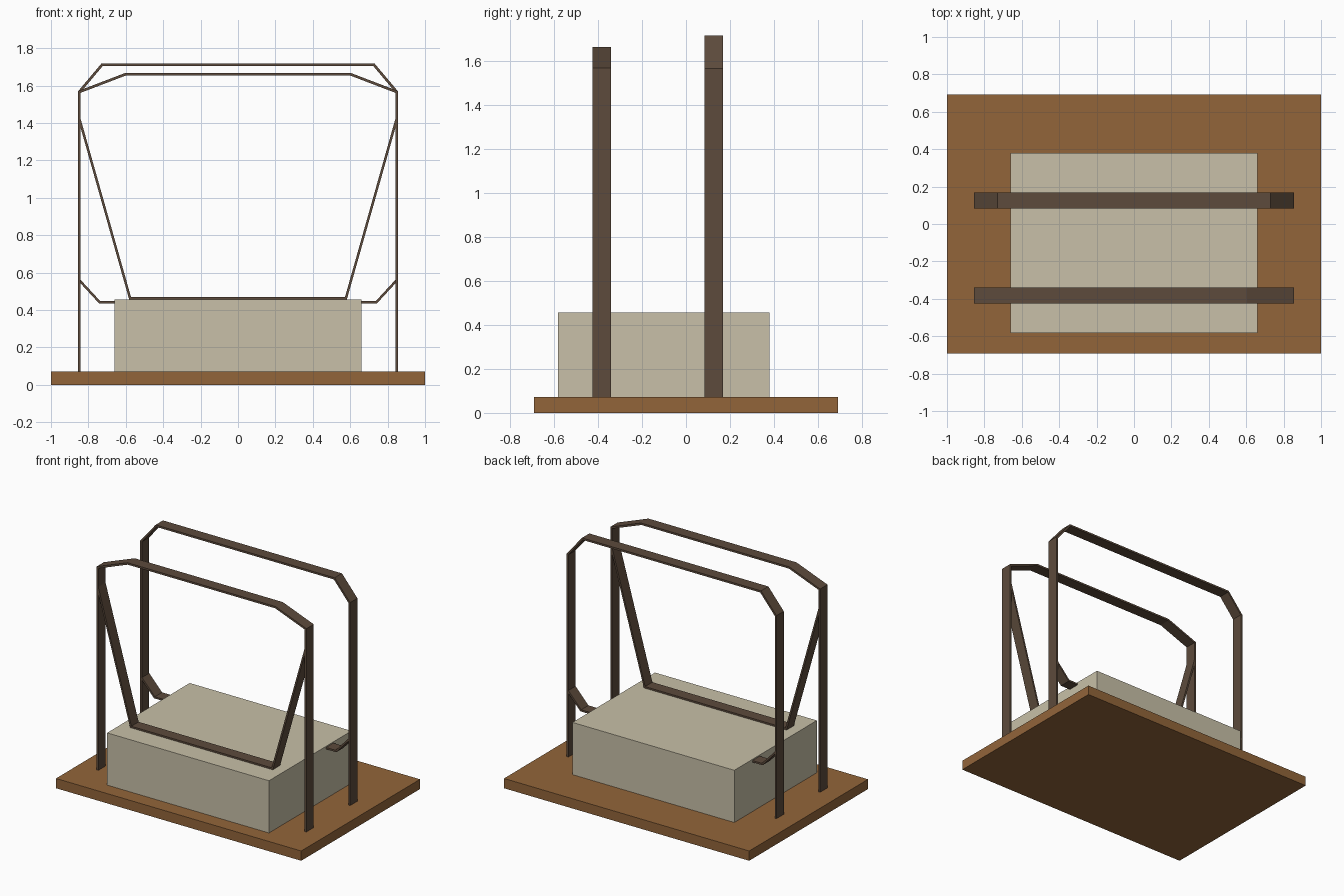
import bpy
import bmesh
from mathutils import Vector

cube = bpy.data.objects.get("Cube")
if cube:
    bpy.data.objects.remove(cube, do_unlink=True)


def material(name, rgb):
    mat = bpy.data.materials.new(name)
    mat.use_nodes = True
    mat.diffuse_color = (*rgb, 1)
    mat.node_tree.nodes["Principled BSDF"].inputs["Base Color"].default_value = (*rgb, 1)
    return mat


wood = material("warm_wood", (0.288, 0.130, 0.042))
canvas = material("pale_canvas", (0.578, 0.527, 0.392))
strap = material("dark_strap", (0.109, 0.070, 0.045))


def add_object(name, bm, mat):
    bmesh.ops.recalc_face_normals(bm, faces=bm.faces)
    mesh = bpy.data.meshes.new(name)
    bm.to_mesh(mesh)
    bm.free()
    mesh.materials.append(mat)
    obj = bpy.data.objects.new(name, mesh)
    bpy.context.collection.objects.link(obj)
    return obj


def box(name, low, high, mat):
    low, high = Vector(low), Vector(high)
    bm = bmesh.new()
    bmesh.ops.create_cube(bm, size=1)
    bmesh.ops.scale(bm, vec=high - low, verts=bm.verts)
    bmesh.ops.translate(bm, vec=(low + high) / 2, verts=bm.verts)
    return add_object(name, bm, mat)


def band(name, half_path, y, thickness=0.014, width=0.085):
    """Flat strip along a mirrored x-z path, with mitred corners."""
    path = [Vector((-x, z)) for x, z in half_path]
    path += [Vector(p) for p in reversed(half_path)]
    bm = bmesh.new()
    rings = []
    for i, p in enumerate(path):
        before = (p - path[i - 1]).normalized() if i else None
        after = (path[i + 1] - p).normalized() if i + 1 < len(path) else None
        before, after = before or after, after or before
        n1, n2 = Vector((-before.y, before.x)), Vector((-after.y, after.x))
        offset = (n1 + n2) * (thickness / 2 / (1 + n1.dot(n2)))
        a, b = p + offset, p - offset
        w = width / 2
        rings.append([bm.verts.new((q.x, y + s, q.y))
                      for q, s in ((a, -w), (a, w), (b, w), (b, -w))])
    for r, s in zip(rings, rings[1:]):
        for k in range(4):
            m = (k + 1) % 4
            bm.faces.new((r[k], r[m], s[m], s[k]))
    bm.faces.new(rings[0])
    bm.faces.new(rings[-1])
    return add_object(name, bm, strap)


# Base board and the load resting on it
box("base_board", (-1, -0.692, 0), (1, 0.692, 0.072), wood)
box("load_block", (-0.66, -0.582, 0.072), (0.66, 0.38, 0.457), canvas)

# Bent frames
front_y, back_y = -0.383, 0.126
band("front_frame", [(0.849, 0.072), (0.849, 1.566), (0.603, 1.66)], front_y)
band("back_frame", [(0.849, 0.072), (0.849, 1.566), (0.727, 1.711)], back_y)

# Slings hung between the posts
band("front_sling", [(0.849, 1.425), (0.577, 0.463)], front_y, 0.013)
band("back_sling", [(0.849, 0.56), (0.74, 0.442)], back_y, 0.013)
